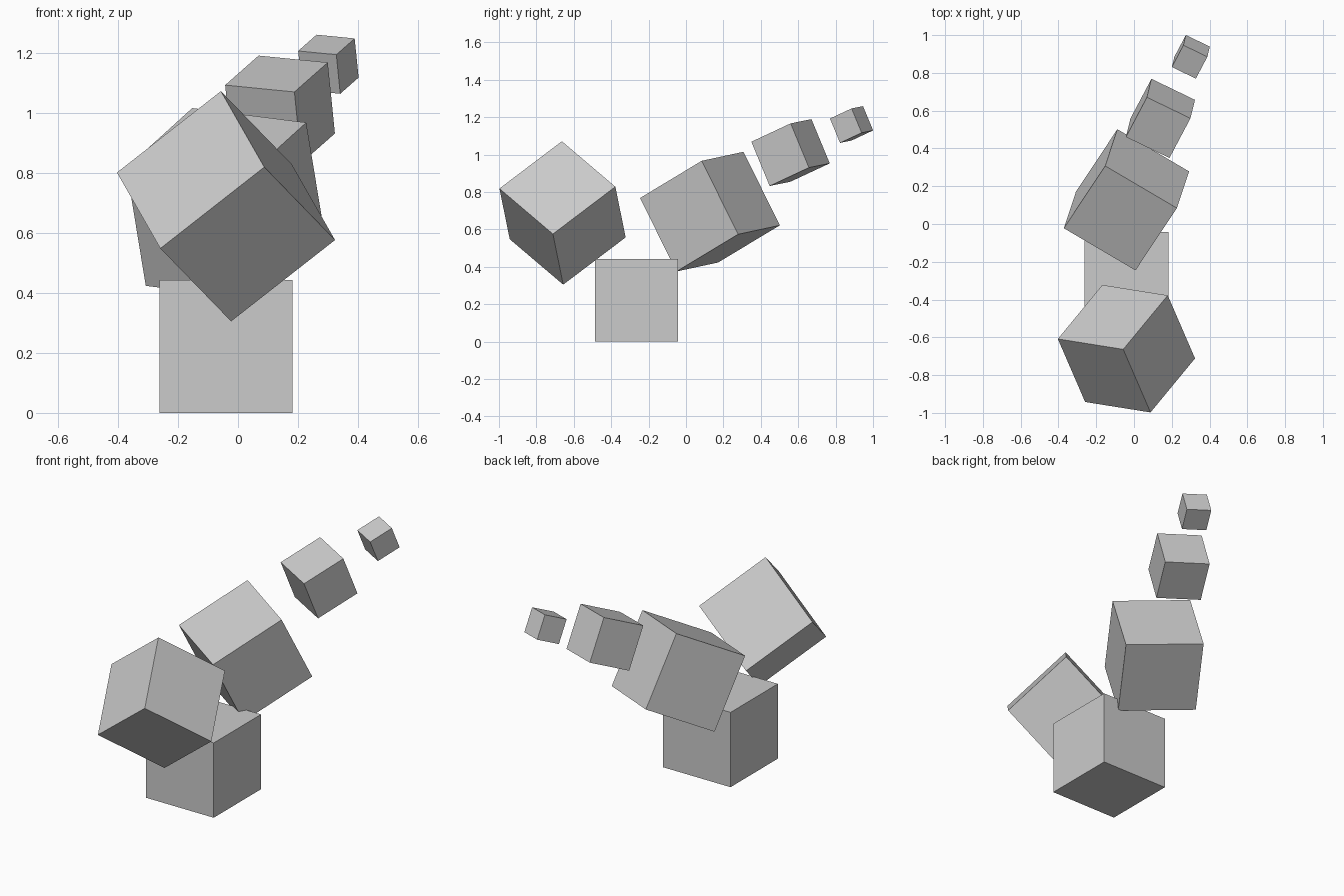
import bpy
from mathutils import Matrix, Vector

default = bpy.data.objects.get("Cube")
if default:
    bpy.data.objects.remove(default, do_unlink=True)

# One plain grey for every block
grey = bpy.data.materials.new("light_grey")
grey.use_nodes = True
colour = (0.6, 0.6, 0.6, 1.0)
grey.diffuse_color = colour
grey.node_tree.nodes["Principled BSDF"].inputs["Base Color"].default_value = colour


def block(name, size, centre, side, forward):
    """Cube whose local x follows side and local y follows forward."""
    x = Vector(side).normalized()
    y = Vector(forward)
    y = (y - x * y.dot(x)).normalized()
    turn = Matrix((x, y, x.cross(y))).transposed().to_4x4()
    bpy.ops.mesh.primitive_cube_add(size=size)
    obj = bpy.context.object
    obj.name = name
    obj.data.name = name
    obj.matrix_world = Matrix.Translation(centre) @ turn
    obj.data.materials.append(grey)


LARGE = 0.443

# Upright base block
block("base_block", LARGE, (-0.04, -0.265, LARGE / 2), (1, 0, 0), (0, 1, 0))

# Front block standing on one corner
block("front_block", LARGE, (-0.04, -0.66, 0.688),
      (0.345, -0.055, 0.27), (-0.145, 0.332, 0.25))

# Tilted rear block
block("rear_block", LARGE, (-0.04, 0.128, 0.695),
      (0.379, -0.223, -0.048), (0.222, 0.327, 0.198))

# Shrinking tail blocks share one tilt
tail_side, tail_forward = (0.232, -0.112, -0.023), (0.112, 0.207, 0.097)
block("tail_block", 0.257, (0.14, 0.559, 1.011), tail_side, tail_forward)
block("tail_tip_block", 0.1415, (0.301, 0.885, 1.161), tail_side, tail_forward)
